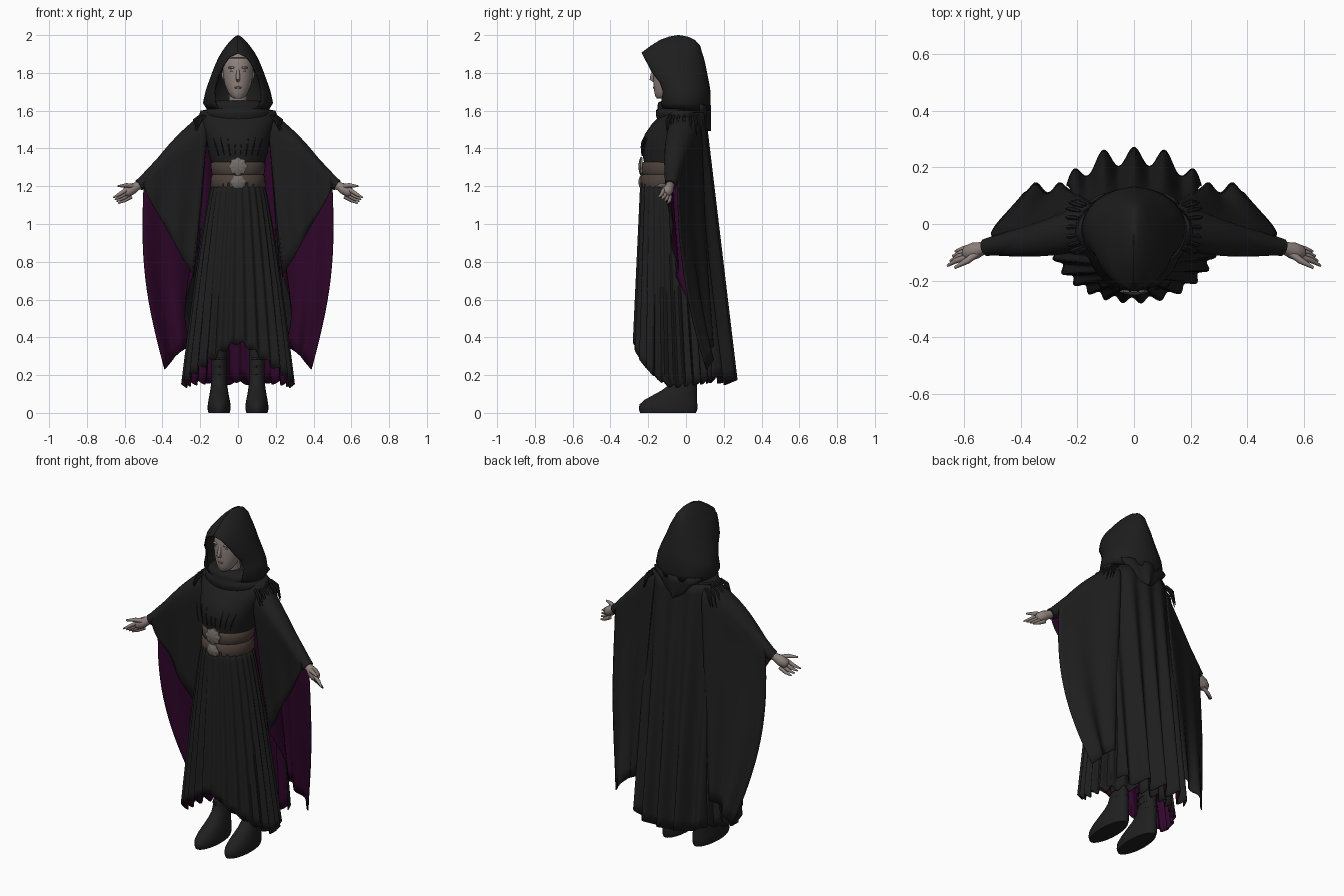
import bpy
import math
import random
from mathutils import Vector

random.seed(4)
if "Cube" in bpy.data.objects:
    bpy.data.objects.remove(bpy.data.objects["Cube"])
made = []


def material(name, colour):
    mat = bpy.data.materials.new(name)
    mat.use_nodes = True
    mat.diffuse_color = (*colour, 1)
    shader = next(n for n in mat.node_tree.nodes if n.type == 'BSDF_PRINCIPLED')
    shader.inputs["Base Color"].default_value = (*colour, 1)
    shader.inputs["Roughness"].default_value = 0.9
    return mat


BLACK = material("black cloth", (0.013, 0.013, 0.013))
PURPLE = material("purple lining", (0.03, 0.002, 0.024))
SKIN = material("pale skin", (0.27, 0.22, 0.2))
SHADE = material("lip and eye tone", (0.19, 0.145, 0.13))
BROWN = material("brown leather", (0.073, 0.052, 0.042))
METAL = material("dull metal", (0.17, 0.15, 0.135))
BOOT = material("boot leather", (0.014, 0.014, 0.014))


def lerp(a, b, t):
    return a + (b - a) * t


def build(name, verts, faces, mats, mirror=False, thickness=0):
    mesh = bpy.data.meshes.new(name)
    mesh.from_pydata(verts, [], faces)
    for mat in mats:
        mesh.materials.append(mat)
    obj = bpy.data.objects.new(name, mesh)
    bpy.context.collection.objects.link(obj)
    if mirror:
        mod = obj.modifiers.new("Mirror", 'MIRROR')
        mod.use_mirror_merge = False
    if thickness:
        mod = obj.modifiers.new("Lining", 'SOLIDIFY')
        mod.thickness = thickness
        mod.offset = -1
        mod.material_offset = len(mats) - 1
    made.append(obj)


def sheet(name, rows, mats, closed=False, caps=False, **options):
    """Skin a list of equal rows of points."""
    n = len(rows[0])
    verts = [tuple(p) for row in rows for p in row]
    faces = []
    for i in range(len(rows) - 1):
        for j in range(n if closed else n - 1):
            k = (j + 1) % n
            faces.append((i * n + j, i * n + k, (i + 1) * n + k, (i + 1) * n + j))
    if caps:
        faces.append(tuple(reversed(range(n))))
        faces.append(tuple(range(len(verts) - n, len(verts))))
    build(name, verts, faces, mats, **options)


def loft(name, rings, mats, cx=0, n=32, **options):
    """Stack ellipses given as height, half width, centre y, half depth."""
    angles = [math.tau * j / n for j in range(n)]
    rows = [[(cx + rx * math.cos(a), cy + ry * math.sin(a), z) for a in angles]
            for z, rx, cy, ry in rings]
    sheet(name, rows, mats, True, True, **options)


def tube(name, path, radii, mat, n=10, mirror=False):
    """Tapered round tube along a path."""
    pts = [Vector(p) for p in path]
    rows = []
    for i, p in enumerate(pts):
        d = (pts[min(i + 1, len(pts) - 1)] - pts[max(i - 1, 0)]).normalized()
        side = d.cross(Vector((0.1, 1, 0.2))).normalized()
        up = d.cross(side)
        rows.append([p + radii[i] * (side * math.cos(math.tau * j / n) + up * math.sin(math.tau * j / n))
                     for j in range(n)])
    sheet(name, rows, [mat], True, True, mirror=mirror)


def ball(name, centre, size, mat, mirror=False):
    steps = [math.pi * (i / 10 - 0.5) for i in range(11)]
    rings = [(centre[2] + size[2] * math.sin(t), max(size[0] * math.cos(t), 0.0005),
              centre[1], max(size[1] * math.cos(t), 0.0005)) for t in steps]
    loft(name, rings, [mat], cx=centre[0], n=16, mirror=mirror)


# Head with nose, brows, eyes and lips
loft("head", [(1.665, .022, -.13, .025), (1.675, .038, -.12, .042), (1.70, .054, -.108, .06),
              (1.74, .07, -.095, .077), (1.78, .078, -.085, .088), (1.83, .08, -.08, .093),
              (1.87, .074, -.078, .088), (1.90, .055, -.075, .07), (1.92, .02, -.07, .03)], [SKIN])
loft("neck", [(1.58, .05, -.05, .05), (1.72, .045, -.065, .045)], [SKIN])
tube("nose", [(0, -.162, 1.825), (0, -.178, 1.79), (0, -.182, 1.768), (0, -.165, 1.757)],
     [.007, .01, .012, .008], SKIN)
ball("brows", (.03, -.16, 1.828), (.024, .012, .007), SKIN, True)
ball("eyes", (.03, -.157, 1.81), (.014, .01, .005), SHADE, True)
ball("lips", (0, -.163, 1.722), (.02, .012, .007), SHADE)
ball("ears", (.077, -.075, 1.79), (.01, .018, .028), SKIN, True)
loft("circlet", [(1.874, .075, -.08, .09), (1.884, .07, -.08, .085)], [BROWN])

# Hood: open arcs that close into a peak above the face
hood_rows = []
for z, w, yc, dy, reach in [(1.60, .16, -.01, .135, 142), (1.64, .186, -.02, .15, 139),
                            (1.70, .173, -.02, .15, 133), (1.75, .156, -.035, .157, 132),
                            (1.80, .138, -.06, .172, 134), (1.85, .118, -.07, .172, 142),
                            (1.885, .102, -.075, .168, 153), (1.908, .088, -.075, .16, 179.5),
                            (1.945, .062, -.055, .13, 179.5), (1.975, .036, -.045, .092, 179.5),
                            (1.992, .016, -.04, .05, 179.5), (2.0, .001, -.04, .004, 179.5)]:
    arc = [math.radians(reach) * (j / 20 - 1) for j in range(41)]
    hood_rows.append([(-w * math.sin(a), yc + dy * math.cos(a), z) for a in arc])
sheet("hood", hood_rows, [BLACK], thickness=.008)

# Hood drape down the back
sheet("hood_drape", [[(-.16 * s / 8 * t ** .6, .128 - .05 * (s / 8) ** 2 + .005 * math.cos(s), lerp(1.49, 1.63, t))
                      for s in range(-8, 9)] for t in (.02, .1, .25, .45, .7, 1)], [BLACK], thickness=.01)

# Wrapped cowl and bodice
loft("cowl", [(1.55, .15, -.03, .12), (1.575, .178, -.025, .135), (1.60, .175, -.025, .135),
              (1.612, .155, -.03, .12), (1.625, .158, -.03, .122), (1.645, .14, -.035, .11),
              (1.655, .10, -.04, .08)], [BLACK])
loft("bodice", [(1.18, .13, -.095, .13), (1.26, .13, -.09, .13), (1.33, .143, -.085, .138),
                (1.38, .158, -.08, .153), (1.43, .165, -.078, .16), (1.48, .175, -.06, .155),
                (1.53, .195, -.04, .14), (1.57, .208, -.02, .12), (1.60, .198, -.01, .10),
                (1.615, .12, -.01, .08)], [BLACK])
for k in range(4):
    x = .012 + .03 * k
    tube("bodice_folds", [(x, -.234 + .9 * x * x, 1.36), (x * 1.15, -.237 + 1.5 * x * x, 1.41),
                          (x * 1.3, -.222 + 2 * x * x, 1.46)], [.002, .004, .001], BLACK, 6, True)

# Belt in two bands, with lobed clasps
loft("belt_upper", [(1.262, .136, -.092, .137), (1.27, .141, -.092, .143), (1.32, .146, -.088, .147),
                    (1.328, .14, -.088, .14)], [BROWN])
loft("belt_lower", [(1.19, .14, -.095, .142), (1.2, .147, -.095, .147), (1.25, .143, -.095, .145),
                    (1.262, .136, -.092, .137)], [BROWN])


def clasp(name, z, radius, lobes):
    angles = [math.tau * j / 48 for j in range(48)]
    edge = [radius + radius * .08 * math.cos(lobes * a) for a in angles]
    rows = [[(r * scale * math.cos(a), -.229 - depth, z + r * scale * math.sin(a)) for r, a in zip(edge, angles)]
            for depth, scale in [(0, .96), (.012, 1), (.018, .7), (.022, .3), (.023, .02)]]
    sheet(name, rows, [METAL], True, True)


clasp("upper_clasp", 1.305, .046, 8)
clasp("lower_clasp", 1.222, .036, 6)

# Pleated skirt, hem raised in front
PLEATS = 26
skirt_rows = []
for i in range(19):
    row = []
    for j in range(PLEATS * 8):
        a = math.tau * j / (PLEATS * 8)
        front = -math.sin(a)
        wave = math.cos(PLEATS * a + .8 * math.sin(3 * a))
        rise = max(0, front)
        hem = .14 + .17 * rise ** 1.5 + .06 * rise ** 14 + .03 * max(0, -front) + .012 * wave
        z = lerp(hem, 1.22, i / 18)
        t = max(0, (1.22 - z) / 1.09)
        fold = wave * (.003 + .011 * t)
        rx, ry = .135 + .155 * t ** .8 + fold, .14 + .075 * t + fold
        row.append((rx * math.cos(a), -.1 + .035 * t + ry * math.sin(a), z))
    skirt_rows.append(row)
sheet("skirt", skirt_rows, [BLACK, PURPLE], closed=True, thickness=.005)

# Back cape with deep folds
cape_rows = []
for i in range(25):
    t = 1 - i / 24
    row = []
    for j in range(-48, 49):
        s = j / 48
        x = -s * lerp(.195, .24, t)
        wave = math.cos(x * 58)
        z = lerp(1.59, .16 + .02 * s * s + .014 * wave, t)
        row.append((x, lerp(.1, .24, t) - (.06 + .05 * t) * abs(s) ** 3 + wave * lerp(.004, .033, t), z))
    cape_rows.append(row)
sheet("cape", cape_rows, [BLACK, PURPLE], thickness=.006)

# Bell sleeves: short front panel, over the arm, long back panel
columns = []
for i in range(17):
    u = i / 16
    bow = math.sin(math.pi * u)
    c = Vector((lerp(.16, .5, u), lerp(-.005, -.075, u) - .012 * bow, lerp(1.5, 1.21, u) + .03 * bow))
    r = lerp(.088, .036, u)
    over = [c + Vector((0, -r * math.cos(t), 1.2 * r * math.sin(t))) for t in [math.pi * k / 8 for k in range(9)]]
    low = Vector((lerp(.235, .49, u), lerp(-.05, -.1, u), lerp(.72, 1.17, u)))
    column = [low.lerp(over[0], k / 8) + Vector((0, .012 * math.sin(u * 12) * (1 - k / 8), 0)) for k in range(8)]
    column += over
    tip = Vector((lerp(.24, .39, u), .13, lerp(.36, .23, u ** 1.5)))
    for k in range(1, 17):
        w = k / 16
        point = over[-1].lerp(tip, w)
        point.x += .047 * u * math.sin(math.pi * w)
        point.y = lerp(over[-1].y, tip.y, w ** (1 + u)) + .018 * math.sin(u * 11) * w
        column.append(point)
    columns.append(column)
sheet("sleeves", list(zip(*columns)), [BLACK, PURPLE], mirror=True, thickness=.006)

# Inner wall of each sleeve, joining its front and back panels beside the body
wall = []
for i in range(13):
    t = 1 - i / 12
    near = Vector((.165, -.08, 1.45)).lerp(Vector((.24, -.05, .72)), t)
    far = Vector((.165, .07, 1.45)).lerp(Vector((.25, .12, .36)), t)
    wall.append([far.lerp(near, k / 8) + Vector((.035 * t * math.sin(math.pi * k / 8), 0, 0)) for k in range(9)])
sheet("sleeve_inner_walls", wall, [BLACK, PURPLE], mirror=True, thickness=.005)

# Fitted inner sleeves with cuffs
tube("inner_sleeves", [(.15, -.01, 1.5), (.33, -.05, 1.38), (.5, -.077, 1.222), (.525, -.083, 1.205)],
     [.07, .05, .034, .031], BLACK, 14, True)

# Frayed trim on the shoulders
for k in range(9):
    a = math.pi * (k / 8 - .5)
    x, y = .2 + .03 * math.cos(a), -.01 + .085 * math.sin(a)
    drop = random.uniform(.05, .08)
    tube("shoulder_fringe", [(x - .03, y * .9, 1.575), (x, y * 1.05, 1.55), (x + .02, y * 1.1, 1.55 - drop)],
         [.006, .009, .002], BLACK, 6, True)

# Hands: palm, four fingers and a thumb
tube("palms", [(.505, -.08, 1.215), (.535, -.086, 1.2), (.562, -.094, 1.185), (.59, -.104, 1.168), (.602, -.107, 1.162)],
     [.023, .023, .03, .028, .015], SKIN, 12, True)
for k in range(4):
    base = Vector((.59 - .009 * k, -.118 + .011 * k, 1.182 - .012 * k))
    tip = Vector((.66 - .009 * k, -.148 + .017 * k, 1.14 - .01 * k))
    middle = base.lerp(tip, .5) + Vector((.004, .004, -.004))
    tube("fingers", [base, middle, tip], [.0115, .01, .004], SKIN, 8, True)
tube("thumbs", [(.55, -.1, 1.197), (.59, -.13, 1.205), (.635, -.155, 1.2)], [.014, .012, .005], SKIN, 8, True)

# Boots with ankle straps
loft("boots", [(0, .056, -.095, .148), (.02, .061, -.095, .155), (.045, .06, -.093, .153),
               (.07, .056, -.08, .138), (.095, .051, -.058, .115), (.12, .047, -.035, .092),
               (.15, .043, -.016, .073), (.2, .04, -.006, .062), (.3, .042, -.002, .058),
               (.5, .048, -.005, .06), (.7, .05, -.02, .06)], [BOOT], cx=.1, n=28, mirror=True)
for z in (.16, .2, .24, .28):
    loft("boot_straps", [(z, .042, -.008, .064), (z + .006, .044, -.008, .067), (z + .012, .042, -.008, .064)],
         [BOOT], cx=.1, n=24, mirror=True)

# Smooth shading with sharp creases kept
bpy.ops.object.select_all(action='DESELECT')
for obj in made:
    obj.select_set(True)
bpy.context.view_layer.objects.active = made[0]
bpy.ops.object.shade_smooth_by_angle(angle=math.radians(50))
